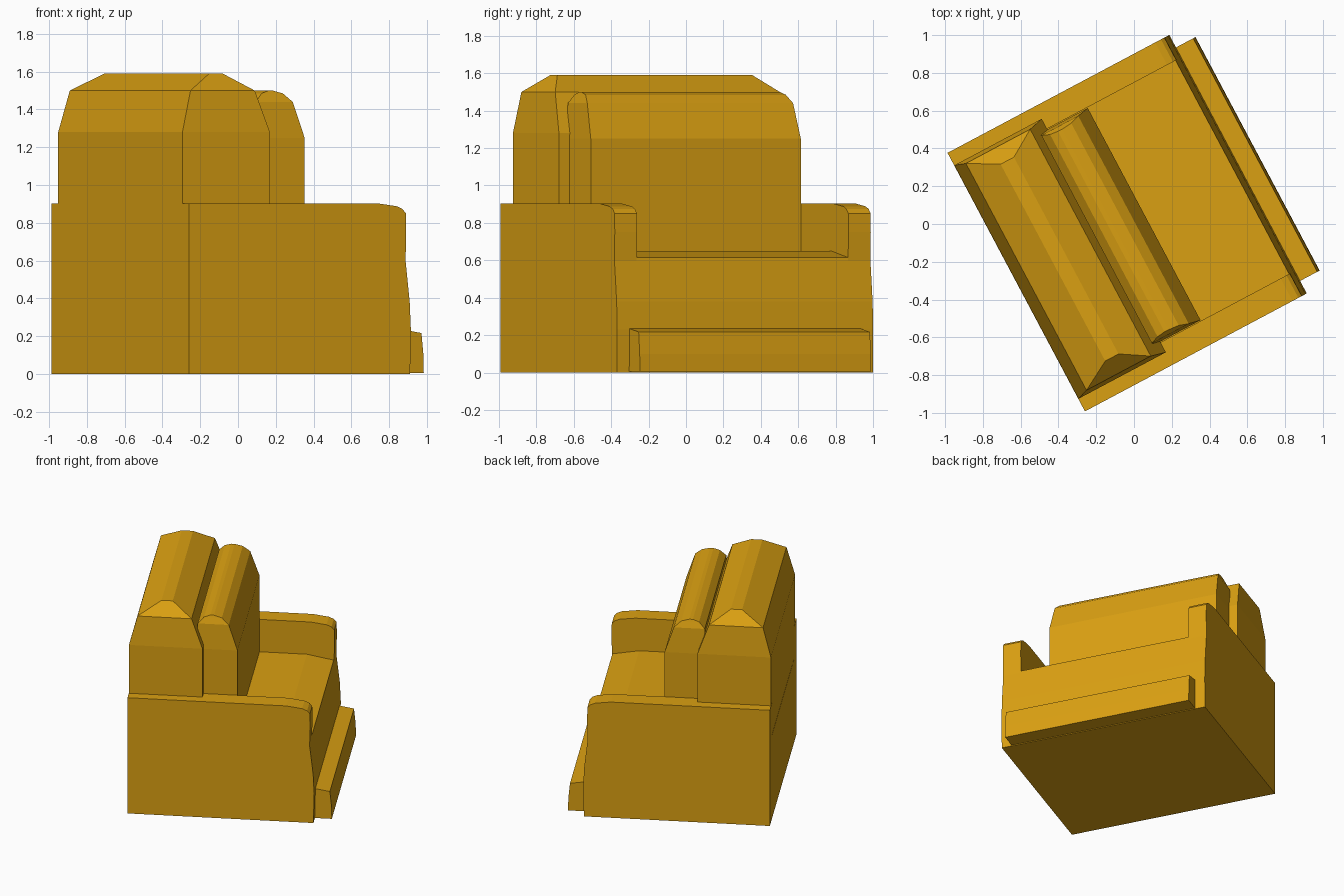
import bpy
import math

if "Cube" in bpy.data.objects:
    bpy.data.objects.remove(bpy.data.objects["Cube"])

TURN = math.radians(28)   # the whole chair is turned about z
MID = 0.021               # side-to-side centre line in the turned frame

gold = bpy.data.materials.new("golden_yellow")
gold.diffuse_color = (0.70, 0.35, 0.006, 1)
gold.use_nodes = True
gold.node_tree.nodes["Principled BSDF"].inputs["Base Color"].default_value = gold.diffuse_color


def add(name, verts, faces):
    mesh = bpy.data.meshes.new(name)
    mesh.from_pydata(verts, [], faces)
    mesh.materials.append(gold)
    ob = bpy.data.objects.new(name, mesh)
    bpy.context.collection.objects.link(ob)
    ob.rotation_euler.z = TURN
    return ob


def prism(name, profile, a, b):
    """Side profile of (depth, height) points extruded from width a to b."""
    n = len(profile)
    verts = [(u, MID + w, z) for w in (a, b) for u, z in profile]
    faces = [(i, (i + 1) % n, n + (i + 1) % n, n + i)[::-1] for i in range(n)]
    faces += [tuple(range(n)), tuple(reversed(range(n, 2 * n)))]
    return add(name, verts, faces)


def cushion(name, rows, half):
    """Stack of rectangles: (height, back, front, end inset)."""
    verts, faces = [], [(3, 2, 1, 0)]
    for z, back, front, inset in rows:
        w = half - inset
        verts += [(back, MID - w, z), (front, MID - w, z),
                  (front, MID + w, z), (back, MID + w, z)]
    for r in range(len(rows) - 1):
        for i in range(4):
            j = (i + 1) % 4
            faces.append((4 * r + i, 4 * r + j, 4 * r + 4 + j, 4 * r + 4 + i))
    t = 4 * (len(rows) - 1)
    faces.append((t, t + 1, t + 2, t + 3))
    return add(name, verts, faces)


# Shared front curve of the seat and the arms
lower_front = [(-0.695, 0), (0.63, 0), (0.635, 0.23), (0.628, 0.38), (0.603, 0.6)]

# Seat block with sloping front lip
prism("seat", lower_front + [(0.601, 0.615), (0.41, 0.65), (-0.695, 0.65)],
      -0.64, 0.64)

# Arms with rounded top front corner
arm = lower_front + [(0.607, 0.75), (0.605, 0.85), (0.585, 0.873),
                     (0.55, 0.888), (0.437, 0.903), (-0.695, 0.903)]
prism("right_arm", arm, -0.775, -0.64)
prism("left_arm", arm, 0.64, 0.775)

# Footboard along the bottom front
prism("front_board", [(0.6, 0.005), (0.752, 0.005), (0.75, 0.1), (0.738, 0.217),
                      (0.6, 0.24)], -0.70, 0.70)

# Large backrest with hipped top
cushion("backrest", [(0.6, -0.694, -0.17, 0), (1.28, -0.694, -0.17, 0),
                     (1.5, -0.635, -0.25, 0.02), (1.59, -0.475, -0.395, 0.11)], 0.70)

# Smaller cushion in front of the backrest
cushion("back_cushion", [(0.6, -0.213, 0.072, 0), (1.25, -0.213, 0.072, 0),
                         (1.44, -0.213, 0.008, 0.013), (1.485, -0.17, -0.043, 0.03),
                         (1.5, -0.125, -0.10, 0.035)], 0.636)
